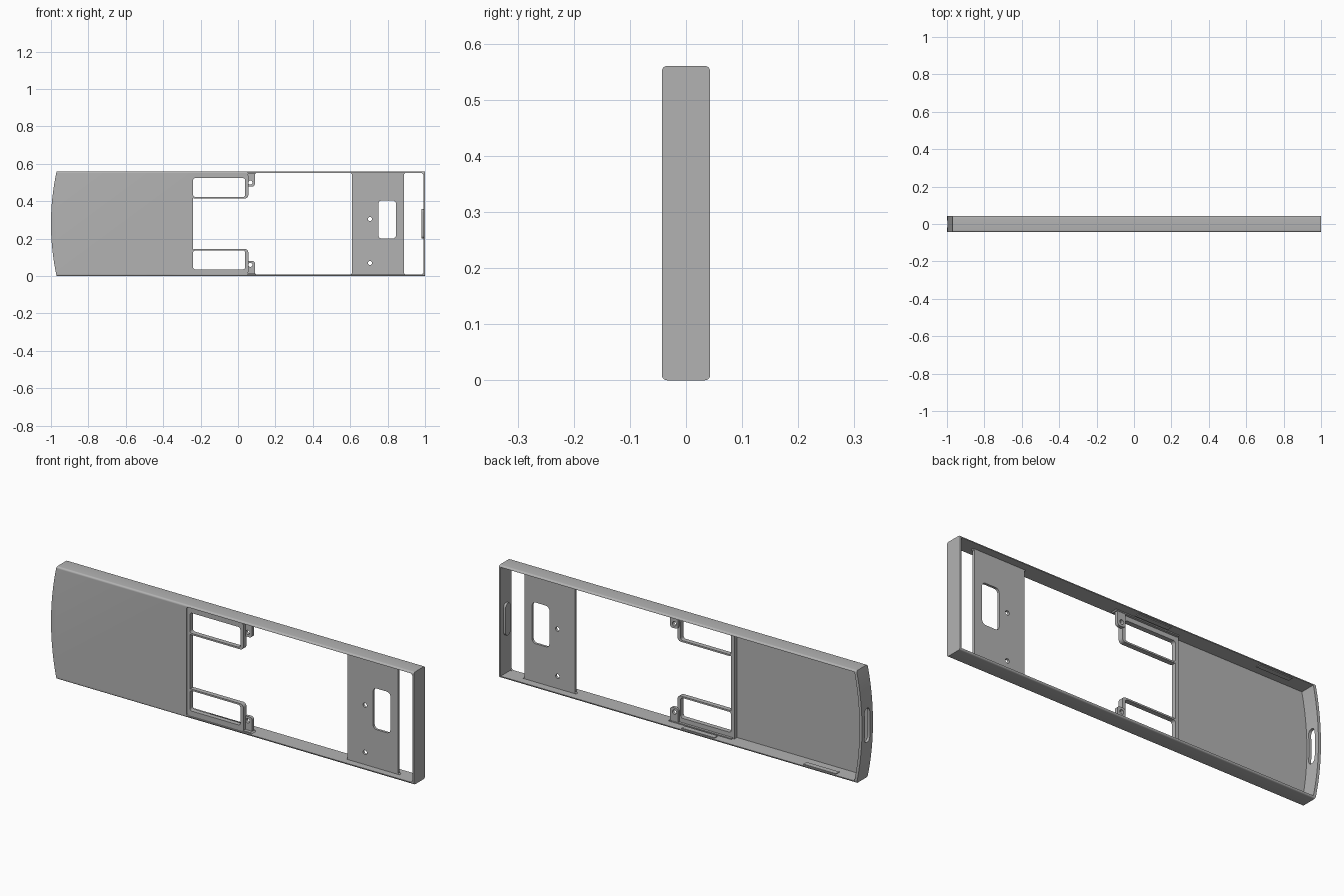
import bpy, bmesh, math

if "Cube" in bpy.data.objects:
    bpy.data.objects.remove(bpy.data.objects["Cube"])

H, D, WALL = 0.56, 0.043, 0.009
MID = H / 2

grey = bpy.data.materials.new("plain_grey")
grey.use_nodes = True
grey.diffuse_color = (0.45, 0.45, 0.45, 1)
grey.node_tree.nodes["Principled BSDF"].inputs["Base Color"].default_value = (0.45, 0.45, 0.45, 1)


def prism(name, pts, lo, hi, axis="y"):
    """Extrude an outline: (x, z) points along y, or (y, z) points along x."""
    place = (lambda a, b, t: (a, t, b)) if axis == "y" else (lambda a, b, t: (t, a, b))
    bm = bmesh.new()
    base = bm.faces.new([bm.verts.new(place(a, b, lo)) for a, b in pts])
    out = bmesh.ops.extrude_face_region(bm, geom=[base])
    for v in out["geom"]:
        if isinstance(v, bmesh.types.BMVert):
            v.co["xyz".index(axis)] = hi
    bmesh.ops.recalc_face_normals(bm, faces=bm.faces)
    mesh = bpy.data.meshes.new(name)
    bm.to_mesh(mesh)
    bm.free()
    ob = bpy.data.objects.new(name, mesh)
    bpy.context.collection.objects.link(ob)
    mesh.materials.append(grey)
    return ob


def rounded(a0, a1, b0, b1, r, steps=6):
    """Rounded rectangle outline."""
    pts = []
    for k, (a, b) in enumerate([(a1 - r, b1 - r), (a0 + r, b1 - r), (a0 + r, b0 + r), (a1 - r, b0 + r)]):
        for i in range(steps + 1):
            t = math.pi / 2 * (k + i / steps)
            pts.append((a + r * math.cos(t), b + r * math.sin(t)))
    return pts


def box(a0, a1, b0, b1):
    return [(a0, b0), (a1, b0), (a1, b1), (a0, b1)]


def circle(x, z, r, n=16):
    return [(x + r * math.cos(math.tau * i / n), z + r * math.sin(math.tau * i / n)) for i in range(n)]


def bowed(tip, right, z0, z1, bow=0.03, n=24):
    """Outline with a bowed end on the low-x side."""
    pts = [(right, z0), (right, z1)]
    for i in range(n + 1):
        z = z1 + (z0 - z1) * i / n
        pts.append((tip + bow * ((z - MID) / MID) ** 2, z))
    return pts


def boolean(ob, cutter, operation="DIFFERENCE"):
    cutter.hide_render = True
    mod = ob.modifiers.new("cut", "BOOLEAN")
    mod.operation, mod.object, mod.solver = operation, cutter, "EXACT"
    bpy.context.view_layer.objects.active = ob
    bpy.ops.object.modifier_apply(modifier=mod.name)
    bpy.data.objects.remove(cutter)


def flip(pts):
    """Mirror an outline top to bottom."""
    return [(a, H - b) for a, b in pts]


# Shell: rounded section, bowed end, hollow from the back, open front window
shell = prism("shell", rounded(-D, D, 0, H, 0.009), -1.1, 1, "x")
boolean(shell, prism("outline", bowed(-1, 1.1, -0.01, H + 0.01), -0.1, 0.1), "INTERSECT")
boolean(shell, prism("pocket", bowed(-0.986, 1 - WALL, WALL, H - WALL), -D + 0.01, 0.1))
boolean(shell, prism("window", rounded(-0.255, 1 - WALL, WALL, H - WALL, 0.012), -0.1, 0.0))
boolean(shell, prism("end_slot", rounded(-0.02, 0.02, 0.195, 0.365, 0.0195), -1.1, -0.95, "x"))

# Cross plate with a rounded window and two screw holes
plate = prism("cross_plate", box(0.61, 0.888, 0.005, H - 0.005), -0.008, 0.004)
boolean(plate, prism("plate_window", rounded(0.75, 0.845, 0.2, 0.405, 0.02), -0.1, 0.1))
for z in (0.07, 0.305):
    boolean(plate, prism("screw_hole", circle(0.705, z, 0.011), -0.1, 0.1))

# Rib along the edge of the front panel
prism("panel_rib", box(-0.258, -0.24, 0.005, H - 0.005), -0.036, -0.012)

# Parts mirrored at top and bottom
for side, f in (("lower", lambda p: p), ("upper", flip)):
    loop = prism(side + "_loop", f(rounded(-0.25, 0.055, 0.006, 0.145, 0.018)), -0.036, -0.012)
    boolean(loop, prism("loop_hole", f(rounded(-0.24, 0.038, 0.036, 0.137, 0.012)), -0.1, 0.1))

    lug = prism(side + "_lug", f(rounded(0.045, 0.09, 0.002, 0.082, 0.014)), -0.018, -0.002)
    boolean(lug, prism("lug_hole", f(circle(0.066, 0.06, 0.011)), -0.1, 0.1))

    flange = [(-0.25, 0.004), (0.105, 0.004), (0.092, 0.014), (-0.25, 0.014)]
    prism(side + "_flange", f(flange), -0.034, 0.0)

    foot = [(0.598, 0.004), (0.9, 0.004), (0.888, 0.016), (0.61, 0.016)]
    prism(side + "_plate_foot", f(foot), -0.008, 0.004)

    for x0, x1 in ((-0.85, -0.67), (-0.18, 0.0)):
        prism(side + "_wall_pad", f(box(x0, x1, 0.005, 0.0125)), 0.008, 0.034)

# Pad inside the flat end
prism("end_pad", rounded(-0.02, 0.02, 0.2, 0.36, 0.019), 0.98, 0.995, "x")

# Smooth the rounded edges, keep corners sharp
bpy.ops.object.select_all(action="DESELECT")
for ob in bpy.context.scene.objects:
    if ob.type == "MESH":
        ob.select_set(True)
        bpy.context.view_layer.objects.active = ob
bpy.ops.object.shade_smooth_by_angle(angle=math.radians(30))
